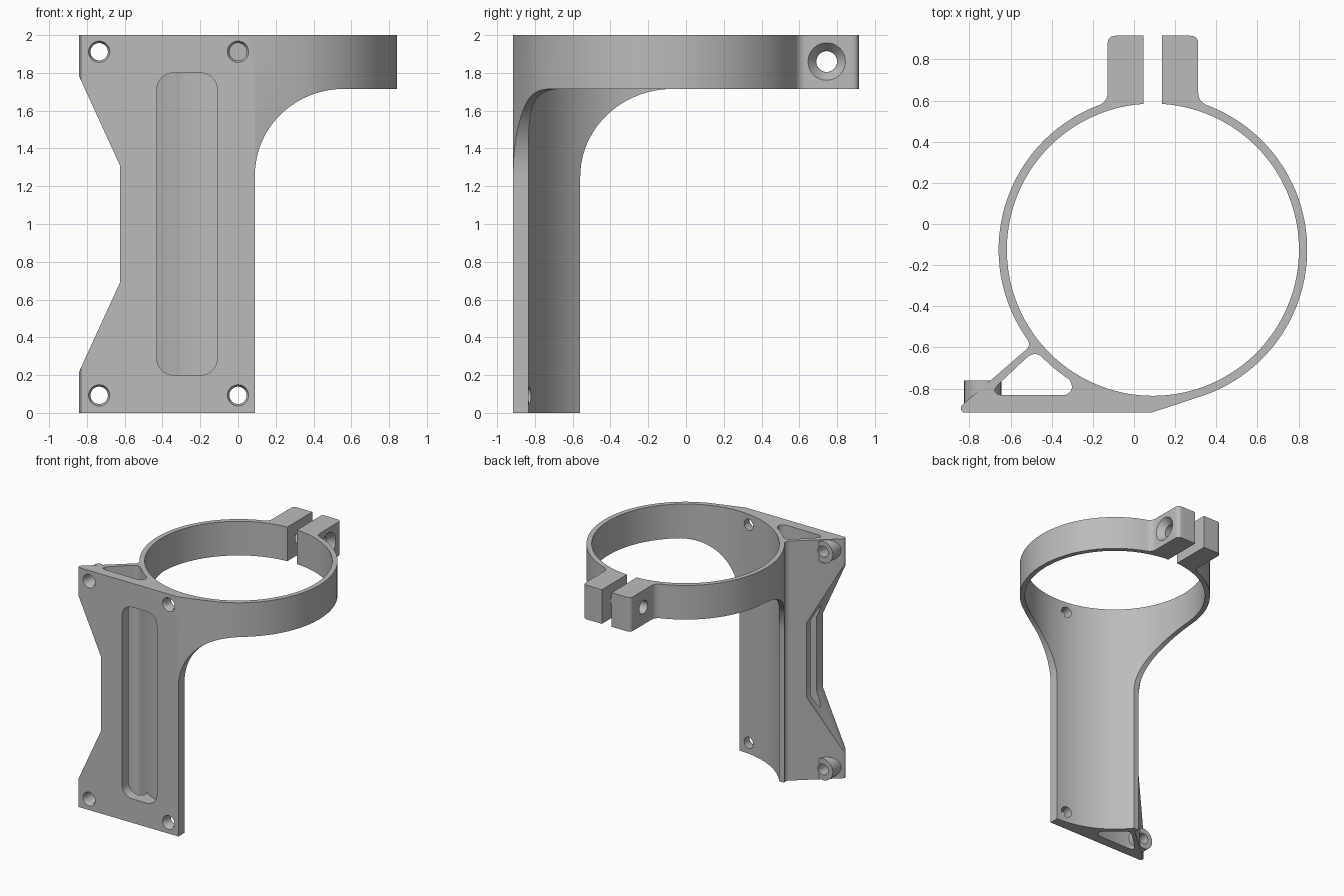
import bpy, bmesh, math
from mathutils import Vector

cube = bpy.data.objects.get("Cube")
if cube:
    bpy.data.objects.remove(cube, do_unlink=True)

CX, CY, R_OUT, R_IN = 0.092, -0.125, 0.75, 0.71
FRONT, BACK, BAND = -0.915, 0.915, 1.715

grey = bpy.data.materials.new("plain_grey")
grey.use_nodes = True
colour = (0.5, 0.5, 0.5, 1)
grey.diffuse_color = colour
grey.node_tree.nodes["Principled BSDF"].inputs["Base Color"].default_value = colour


def arc(cx, cy, r, a0, a1, n):
    angles = [math.radians(a0 + (a1 - a0) * i / n) for i in range(n + 1)]
    return [(cx + r * math.cos(a), cy + r * math.sin(a)) for a in angles]


def bend(a, b, c, n=8):
    """Rounded corner from a to c, pulled towards b."""
    a, b, c = Vector(a), Vector(b), Vector(c)
    steps = [i / n for i in range(n + 1)]
    return [tuple(a * (1 - t) ** 2 + b * 2 * t * (1 - t) + c * t * t) for t in steps]


def prism(name, points, lo, hi, axis="z"):
    """Extrude a 2D outline along an axis."""
    place = {"x": lambda u, v, w: (w, u, v),
             "y": lambda u, v, w: (u, w, v),
             "z": lambda u, v, w: (u, v, w)}[axis]
    bm = bmesh.new()
    face = bm.faces.new([bm.verts.new(place(u, v, lo)) for u, v in points])
    ext = bmesh.ops.extrude_face_region(bm, geom=[face])
    moved = [g for g in ext["geom"] if isinstance(g, bmesh.types.BMVert)]
    bmesh.ops.translate(bm, verts=moved, vec=place(0, 0, hi - lo))
    bmesh.ops.recalc_face_normals(bm, faces=bm.faces)
    mesh = bpy.data.meshes.new(name)
    bm.to_mesh(mesh)
    bm.free()
    mesh.materials.append(grey)
    obj = bpy.data.objects.new(name, mesh)
    bpy.context.collection.objects.link(obj)
    return obj


def cone(name, centre, r0, r1, lo, hi, axis):
    """Round prism whose far end is scaled from r0 to r1."""
    n = 32
    obj = prism(name, arc(*centre, r0, 0, 360 - 360 / n, n - 1), lo, hi, axis)
    k = "xyz".index(axis)
    others = [i for i in range(3) if i != k]
    for v in obj.data.vertices:
        if abs(v.co[k] - hi) < 1e-5:
            for i, c in zip(others, centre):
                v.co[i] = c + (v.co[i] - c) * r1 / r0
    return obj


def combine(target, tool, operation="DIFFERENCE"):
    mod = target.modifiers.new("join", "BOOLEAN")
    mod.operation, mod.object, mod.solver = operation, tool, "EXACT"
    bpy.ops.object.select_all(action="DESELECT")
    bpy.context.view_layer.objects.active = target
    target.select_set(True)
    bpy.ops.object.modifier_apply(modifier=mod.name)
    bpy.data.objects.remove(tool, do_unlink=True)


# Clamp ring, tabs and mounting plate as one outline
def tab(s):
    """Outline of one clamp tab, from the gap to the ring."""
    x0, x1, r = CX + s * 0.045, CX + s * 0.22, 0.04
    gap = CY + math.sqrt(R_IN ** 2 - 0.045 ** 2)
    foot = arc(CX, CY, R_OUT, 90 - s * 20.5, 90, 1)[0]
    return ([(x0, gap), (x0, BACK)]
            + bend((x1 - s * r, BACK), (x1, BACK), (x1, BACK - r))
            + bend((x1, 0.64), (x1, 0.595), foot))


gap_angle = math.degrees(math.asin(0.045 / R_IN))
outline = tab(-1)
outline += arc(CX, CY, R_OUT, 110.5, 216, 36)[1:]
outline += bend(outline[-1], (-0.5, -0.595), (-0.535, -0.62))[1:]
outline += bend((-0.83, -0.875), (-0.852, -0.895), (-0.832, FRONT))
outline += [(0.09, FRONT)]
outline += arc(CX, CY, R_OUT, -72.8, 69.5, 48)[:-1]
outline += tab(1)[::-1]
outline += arc(CX, CY, R_IN, 90 - gap_angle, gap_angle - 270, 120)[1:-1]
bracket = prism("clamp_bracket", outline, 0, 2)

# Triangular channel running up behind the plate
channel = arc(CX, CY, R_OUT, 224, 237, 8)
channel += bend((-0.31, -0.765), (-0.285, -0.81), (-0.335, -0.832))
channel += bend((-0.64, -0.832), (-0.70, -0.825), (-0.66, -0.78))
channel += bend((-0.525, -0.653), (-0.485, -0.615), channel[0])[:-1]
combine(bracket, prism("channel", channel, -1, 3))

# Space under the ring, with sweeping fillets on two sides
for axis, start, rx, rz in (("y", 0.09, 0.47, 0.455), ("x", -0.56, 0.49, 0.465)):
    sweep = [(start + rx * (1 + u), BAND - rz * (1 - v))
             for u, v in arc(0, 0, 1, 180, 90, 24)]
    combine(bracket, prism("under_ring", [(start, -1)] + sweep + [(3, BAND), (3, -1)],
                           -3, 3, axis))

# Narrowed waist on the plate's free edge
waist = [(-0.845, 0.21), (-0.625, 0.69), (-0.625, 1.31), (-0.845, 1.79),
         (-1, 2.128), (-1, -0.128)]
combine(bracket, prism("waist", waist, -2, 0, "y"))

# Long rounded window in the plate, its floor following the ring
window = []
for x, z, a in ((-0.2, 1.71, 0), (-0.34, 1.71, 90), (-0.34, 0.29, 180), (-0.2, 0.29, 270)):
    window += arc(x, z, 0.09, a, a + 90, 8)
slot = prism("window", window, -1.2, -0.74, "y")
combine(slot, prism("ring_core", arc(CX, CY, R_OUT + 0.002, 0, 358, 179), -1, 3))
combine(bracket, slot)

# Screw bosses and plate holes
for z in (0.093, 1.907):
    combine(bracket, cone("boss", (-0.735, z), 0.09, 0.09, -0.885, -0.76, "y"), "UNION")
for z in (0.093, 1.912):
    for x in (-0.735, 0):
        combine(bracket, cone("hole", (x, z), 0.046, 0.046, -1.2, -0.6, "y"))
        combine(bracket, cone("hole_rim", (x, z), 0.057, 0.045, FRONT - 0.001, -0.895, "y"))

# Clamp bolt hole with a countersink on one tab
combine(bracket, cone("bolt_hole", (0.745, 1.86), 0.055, 0.055, -0.5, 0.6, "x"))
combine(bracket, cone("countersink", (0.745, 1.86), 0.1, 0.056, CX + 0.221, CX + 0.165, "x"))

bpy.ops.object.select_all(action="DESELECT")
bracket.select_set(True)
bpy.context.view_layer.objects.active = bracket
bpy.ops.object.shade_smooth_by_angle(angle=math.radians(30))
